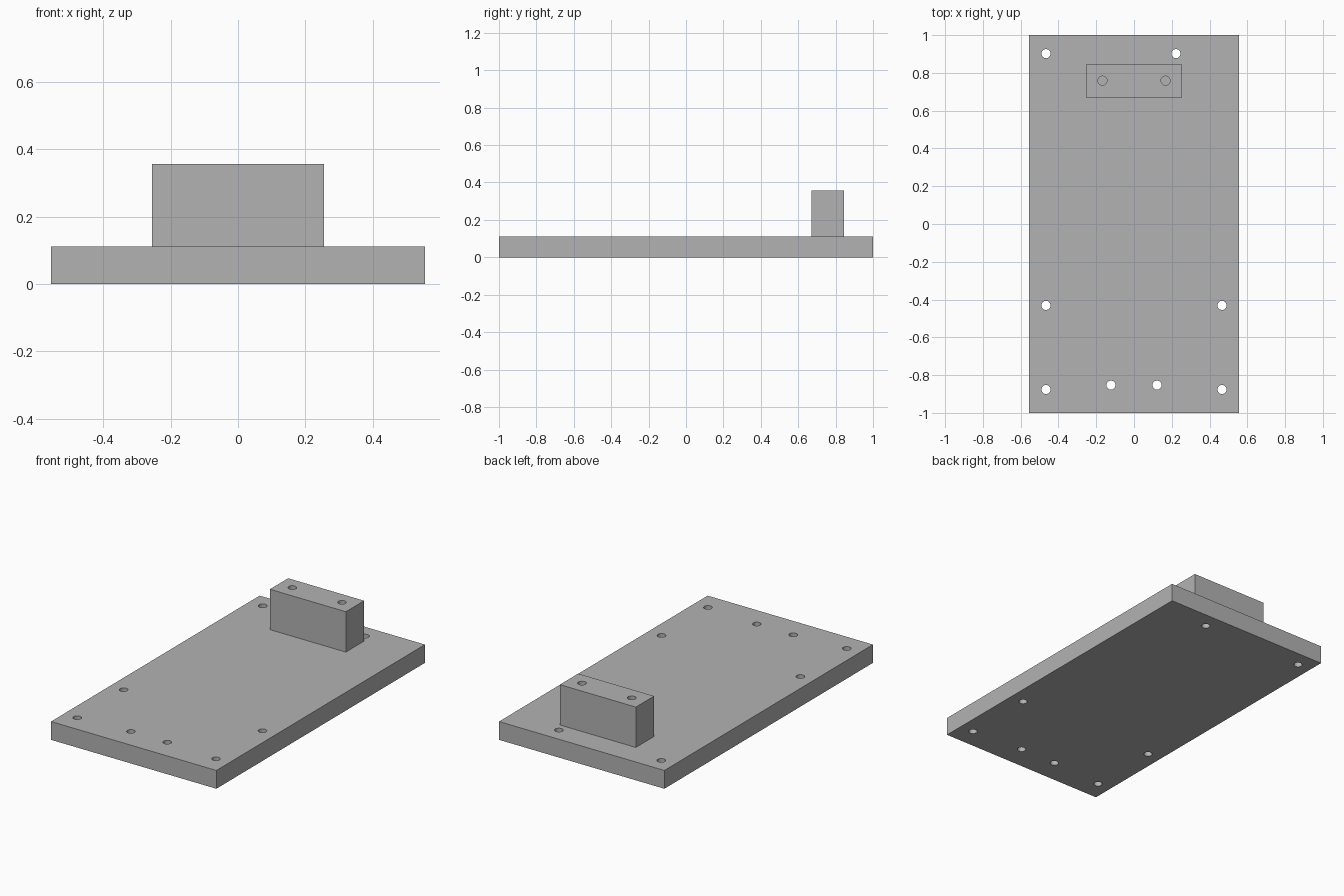
import bpy

cube = bpy.data.objects.get("Cube")
if cube:
    bpy.data.objects.remove(cube, do_unlink=True)

grey = bpy.data.materials.new("plain grey")
grey.use_nodes = True
colour = (0.45, 0.45, 0.45, 1)
grey.diffuse_color = colour
grey.node_tree.nodes["Principled BSDF"].inputs["Base Color"].default_value = colour

HOLE_RADIUS = 0.024


def box(name, low, high):
    middle = [(a + b) / 2 for a, b in zip(low, high)]
    bpy.ops.mesh.primitive_cube_add(size=1, location=middle)
    part = bpy.context.object
    part.name = name
    part.scale = [b - a for a, b in zip(low, high)]
    bpy.ops.object.transform_apply(location=False, rotation=False, scale=True)
    part.data.materials.append(grey)
    return part


def drill(part, centres, bottom, top):
    """Cut round vertical holes, then remove the cutters."""
    for x, y in centres:
        bpy.ops.mesh.primitive_cylinder_add(
            vertices=32, radius=HOLE_RADIUS, depth=top - bottom,
            location=(x, y, (top + bottom) / 2))
        cutter = bpy.context.object
        cutter.data.materials.append(grey)
        cutter.hide_render = True
        cut = part.modifiers.new("hole", "BOOLEAN")
        cut.operation = "DIFFERENCE"
        cut.solver = "EXACT"
        cut.object = cutter
        bpy.context.view_layer.objects.active = part
        bpy.ops.object.modifier_apply(modifier=cut.name)
        bpy.data.objects.remove(cutter, do_unlink=True)
    bpy.ops.object.select_all(action="DESELECT")
    part.select_set(True)
    bpy.context.view_layer.objects.active = part
    bpy.ops.object.shade_smooth_by_angle()


# Base plate with through holes
plate = box("base_plate", (-0.555, -1, 0), (0.555, 1, 0.111))
holes = [(side * x, y) for side in (-1, 1)
         for x, y in ((0.466, -0.431), (0.466, -0.876), (0.122, -0.853))]
holes += [(-0.466, 0.902), (0.222, 0.902)]
drill(plate, holes, -0.1, 0.3)

# Upright block with blind holes in its top
block = box("mounting_block", (-0.255, 0.67, 0.111), (0.255, 0.845, 0.356))
drill(block, [(-0.167, 0.759), (0.167, 0.759)], 0.2, 0.5)
